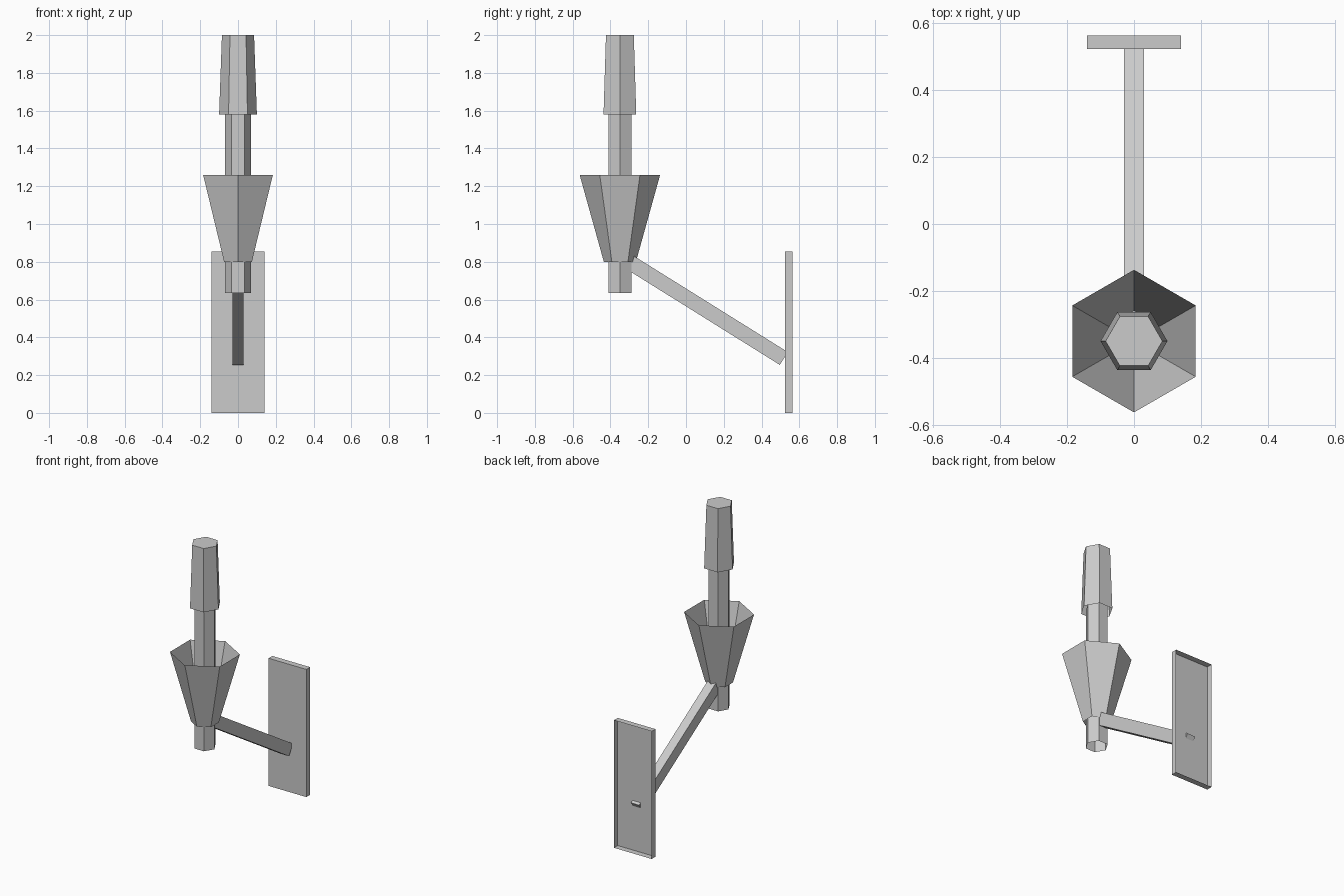
import bpy, bmesh, math
from mathutils import Vector

cube = bpy.data.objects.get("Cube")
if cube:
    bpy.data.objects.remove(cube, do_unlink=True)

grey = bpy.data.materials.new("plain_grey")
grey.use_nodes = True
colour = (0.6, 0.6, 0.6, 1)
grey.diffuse_color = colour
grey.node_tree.nodes["Principled BSDF"].inputs["Base Color"].default_value = colour

AXIS_Y = -0.35


def finish(name, bm):
    mesh = bpy.data.meshes.new(name)
    bm.to_mesh(mesh)
    bm.free()
    mesh.materials.append(grey)
    obj = bpy.data.objects.new(name, mesh)
    bpy.context.collection.objects.link(obj)
    return obj


def hex_tube(name, low, high, turn=0, floor=False, lid=False):
    """Six-sided tube between two (radius, z) rings."""
    bm = bmesh.new()
    rings = []
    for radius, z in (low, high):
        angles = [turn + i * math.pi / 3 for i in range(6)]
        rings.append([bm.verts.new((radius * math.cos(a), AXIS_Y + radius * math.sin(a), z))
                      for a in angles])
    a, b = rings
    for i in range(6):
        j = (i + 1) % 6
        bm.faces.new((a[i], a[j], b[j], b[i]))
    if floor:
        bm.faces.new(a[::-1])
    if lid:
        bm.faces.new(b)
    return finish(name, bm)


def box(name, centre, size, open_side=None):
    """Box that may leave out the face pointing along open_side."""
    bm = bmesh.new()
    bmesh.ops.create_cube(bm, size=1)
    bmesh.ops.scale(bm, vec=size, verts=bm.verts)
    bm.normal_update()
    if open_side:
        gone = [f for f in bm.faces if f.normal.dot(Vector(open_side)) > 0.9]
        bmesh.ops.delete(bm, geom=gone, context='FACES')
    obj = finish(name, bm)
    obj.location = centre
    return obj


# Torch: handle, flared cup and head
hex_tube("handle", (0.07, 0.635), (0.07, 1.6))
hex_tube("cup", (0.085, 0.80), (0.213, 1.26), turn=math.pi / 6)
hex_tube("head", (0.1, 1.58), (0.085, 2.0), lid=True)

# Wall plate, hollow at the back
box("wall_plate", (0, 0.543, 0.4275), (0.28, 0.04, 0.855), open_side=(0, 1, 0))

# Sloping arm from the handle through the plate
start, end = Vector((0, -0.32, 0.811)), Vector((0, 0.518, 0.288))
run = end - start
arm = box("arm", (start + end) / 2, (0.06, run.length, 0.08))
arm.rotation_euler.x = math.atan2(run.z, run.y)
